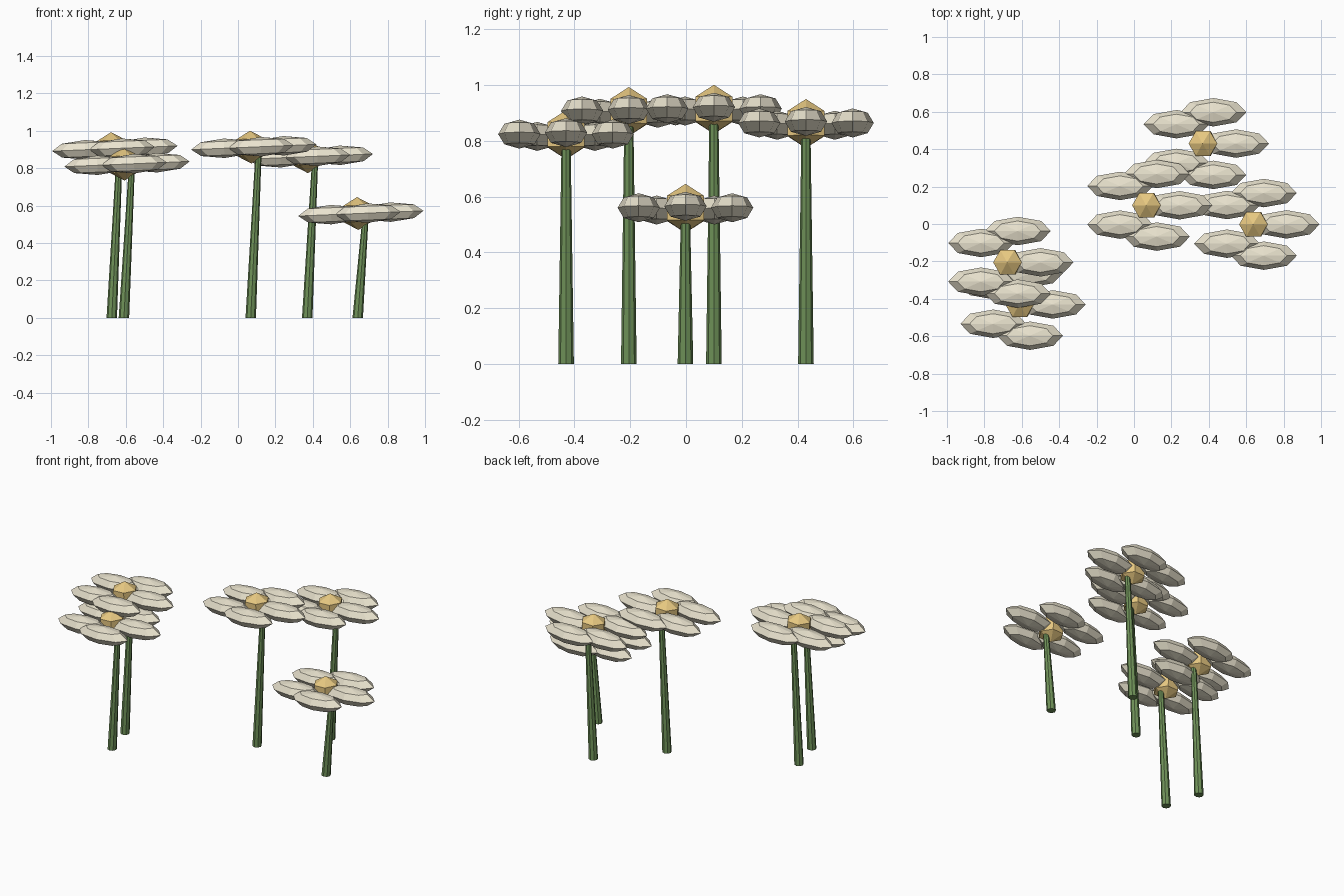
import bpy, bmesh, math
from mathutils import Matrix, Vector

if "Cube" in bpy.data.objects:
    bpy.data.objects.remove(bpy.data.objects["Cube"])

# base x, base y, bloom height
FLOWERS = [(0.37, 0.43, 0.862), (0.068, 0.10, 0.913), (0.64, -0.002, 0.558),
           (-0.675, -0.205, 0.905), (-0.61, -0.43, 0.822)]
TILT = Matrix.Rotation(-0.042, 4, 'Y')


def material(name, rgb):
    m = bpy.data.materials.new(name)
    m.diffuse_color = (*rgb, 1)
    m.use_nodes = True
    m.node_tree.nodes["Principled BSDF"].inputs["Base Color"].default_value = m.diffuse_color
    return m


CREAM = material("cream", (0.82, 0.77, 0.62))
GOLD = material("gold", (0.80, 0.58, 0.22))
GREEN = material("green", (0.16, 0.29, 0.10))


def finish(name, bm, mat):
    me = bpy.data.meshes.new(name)
    bm.to_mesh(me)
    bm.free()
    me.materials.append(mat)
    ob = bpy.data.objects.new(name, me)
    bpy.context.collection.objects.link(ob)
    return ob


for x, y, z in FLOWERS:
    bloom = Matrix.Translation((x, y, z)) @ TILT

    # five petals in a ring, all stretched along x
    bm = bmesh.new()
    for i in range(5):
        a = math.tau * i / 5
        place = Matrix.Translation((0.176 * math.cos(a), 0.176 * math.sin(a), 0))
        size = Matrix.Diagonal((0.176, 0.076, 0.052, 1))
        bmesh.ops.create_uvsphere(bm, u_segments=8, v_segments=4, radius=1,
                                  matrix=bloom @ place @ size)
    finish("petals", bm, CREAM)

    # six-sided flower centre
    bm = bmesh.new()
    bmesh.ops.create_uvsphere(bm, u_segments=6, v_segments=3, radius=0.088,
                              matrix=bloom @ Matrix.Rotation(math.pi / 6, 4, 'Z'))
    finish("flower_centre", bm, GOLD)

    # tapered stem leaning towards +x
    bm = bmesh.new()
    bmesh.ops.create_cone(bm, cap_ends=True, segments=8, radius1=0.028,
                          radius2=0.016, depth=z,
                          matrix=Matrix.Translation((x, y, z / 2)))
    for v in bm.verts:
        v.co.x += 0.043 * v.co.z / z
    finish("stem", bm, GREEN)
